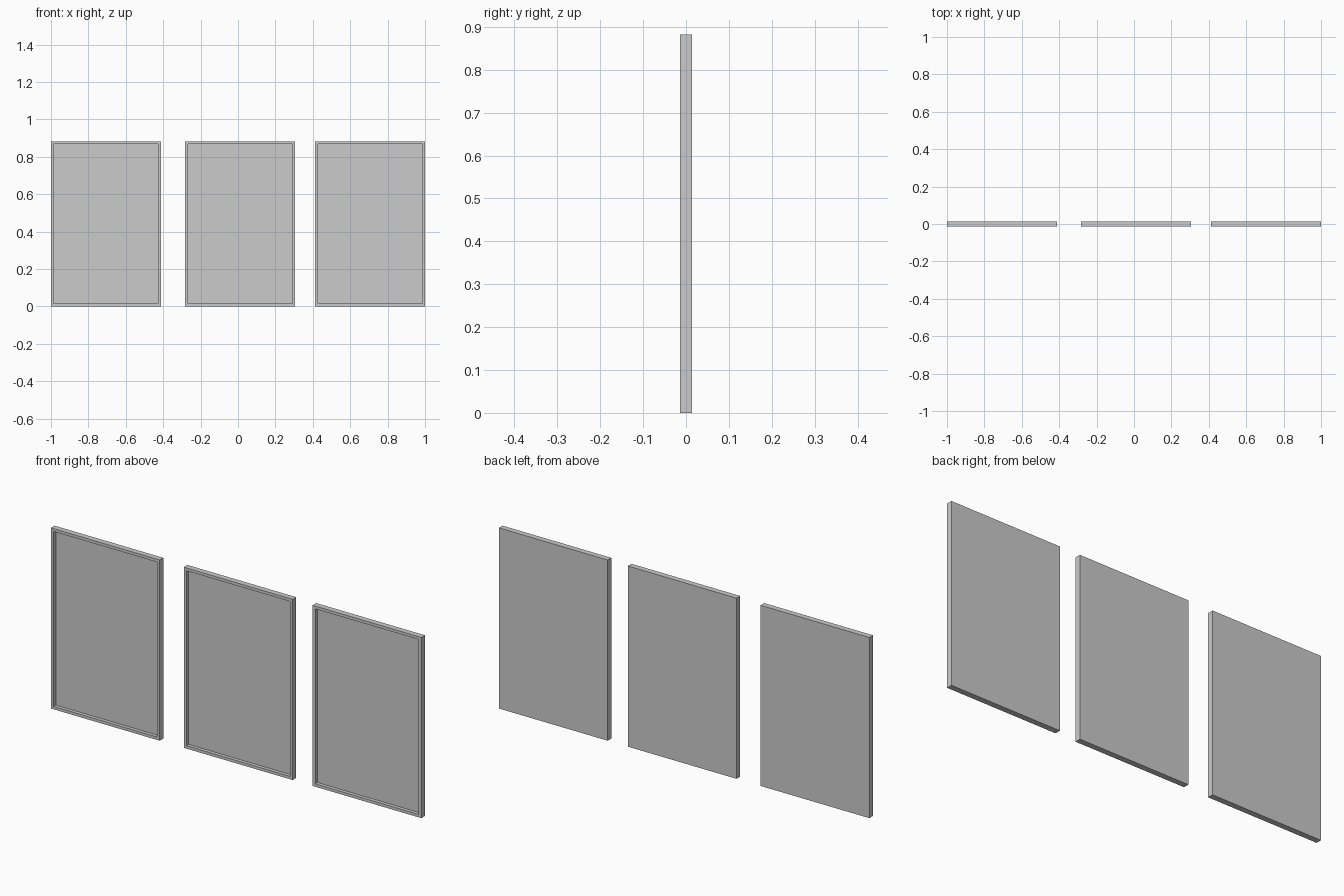
import bpy, bmesh
from mathutils import Matrix, Vector

if "Cube" in bpy.data.objects:
    bpy.data.objects.remove(bpy.data.objects["Cube"])

W, D, H = 0.587, 0.028, 0.882   # panel size
RIM, RECESS = 0.02, 0.017       # raised border width and recess depth


def framed_panel(name, x):
    bm = bmesh.new()
    bmesh.ops.create_cube(bm, size=1, matrix=Matrix.Diagonal((W, D, H, 1)))
    # border on the front, with the middle pushed back
    front = min(bm.faces, key=lambda f: f.calc_center_median().y)
    bmesh.ops.inset_region(bm, faces=[front], thickness=RIM)
    ext = bmesh.ops.extrude_discrete_faces(bm, faces=[front])
    bmesh.ops.translate(bm, verts=ext["faces"][0].verts[:],
                        vec=Vector((0, RECESS, 0)))
    bmesh.ops.recalc_face_normals(bm, faces=bm.faces[:])
    mesh = bpy.data.meshes.new(name)
    bm.to_mesh(mesh)
    bm.free()
    obj = bpy.data.objects.new(name, mesh)
    obj.location = (x, 0, H / 2)
    bpy.context.collection.objects.link(obj)


# three panels in a row, the middle one slightly off centre
edge = 1 - W / 2
for name, x in (("left_panel", -edge), ("middle_panel", 0.011), ("right_panel", edge)):
    framed_panel(name, x)
